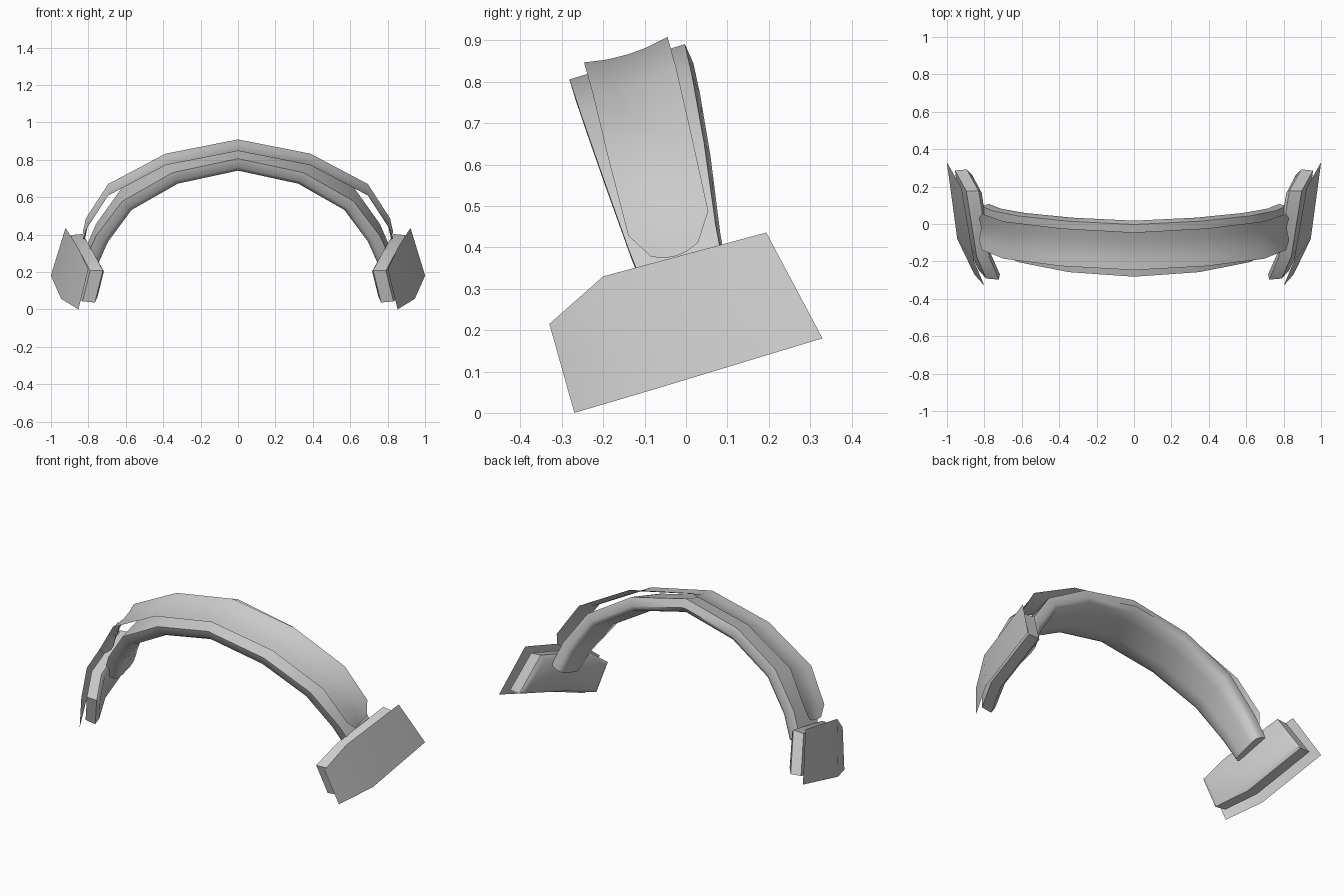
import bpy, bmesh, math
from mathutils import Vector

if "Cube" in bpy.data.objects:
    bpy.data.objects.remove(bpy.data.objects["Cube"])

TILT = math.radians(17)          # everything leans forward by this angle


def place(x, p, q):
    """x sideways, p along the band width, q along the leaning height"""
    c, s = math.cos(TILT), math.sin(TILT)
    return Vector((x, c * p - s * q, s * p + c * q))


def build(name, verts, faces, outward=None, angle=40):
    """Make the right half, fix normals, then mirror it to the left."""
    bm = bmesh.new()
    vs = [bm.verts.new(v) for v in verts]
    for f in faces:
        bm.faces.new([vs[i] for i in f])
    bmesh.ops.recalc_face_normals(bm, faces=bm.faces)
    if outward is not None:
        total = sum((f.normal * f.calc_area() for f in bm.faces), Vector())
        if total.dot(outward) < 0:
            bmesh.ops.reverse_faces(bm, faces=bm.faces)
    me = bpy.data.meshes.new(name)
    bm.to_mesh(me)
    bm.free()
    ob = bpy.data.objects.new(name, me)
    bpy.context.collection.objects.link(ob)
    bpy.context.view_layer.objects.active = ob
    bpy.ops.object.select_all(action='DESELECT')
    ob.select_set(True)
    mod = ob.modifiers.new("mirror", 'MIRROR')
    mod.use_mirror_merge = True
    mod.merge_threshold = 0.002
    bpy.ops.object.modifier_apply(modifier=mod.name)
    bpy.ops.object.shade_smooth_by_angle(angle=math.radians(angle))
    return ob


def normals_2d(path):
    """Outward normals of an arch path that starts at the crown."""
    out = []
    for i in range(len(path)):
        a, b = path[max(i - 1, 0)], path[min(i + 1, len(path) - 1)]
        d = Vector((b[0] - a[0], b[1] - a[1])).normalized()
        out.append(Vector((-d.y, d.x)) if i else Vector((0, 1)))
    return out


def grid_faces(rows, cols, closed):
    n = cols if closed else cols - 1
    return [(r * cols + c, r * cols + (c + 1) % cols,
             (r + 1) * cols + (c + 1) % cols, (r + 1) * cols + c)
            for r in range(rows - 1) for c in range(n)]


# Padded inner band: rounded section swept along the arch (inner path)
inner = [(0, .773), (.32, .70), (.565, .553), (.69, .375), (.745, .245)]
width = [(-.034, .264), (-.032, .258), (-.026, .238), (-.017, .206), (-.005, .19)]
section = [(0, .08), (0, .03), (.08, .006), (.3, 0), (.7, 0), (.92, .006),
           (1, .03), (.98, .08)]
verts = []
for (x, q), (a, b), n in zip(inner, width, normals_2d(inner)):
    for t, h in section:
        verts.append(place(x + n.x * h, a + t * (b - a), q + n.y * h))
k = len(section)
faces = grid_faces(len(inner), k, True) + [tuple(range(4 * k, 5 * k))]
build("inner_band", verts, faces, Vector((1, 0, 0)), 50)

# Outer shell: thin, slightly dished strip with rounded tab ends
path = [(0, .882), (.387, .803), (.694, .637), (.813, .45), (.83, .385)]
width = [(.012, .223), (.010, .221), (.0, .209), (-.008, .194), (.03, .148)]
verts = []
for i, ((x, q), (a, b), n) in enumerate(zip(path, width, normals_2d(path))):
    for t in (0, .27, .5, .73, 1):
        dip = -.05 * t * (1 - t)
        verts.append(place(x + n.x * dip, a + t * (b - a), q + n.y * dip
                           - (.05 * t * (1 - t) if i == 4 else 0)))
build("outer_shell", verts, grid_faces(5, 5, False), Vector((.3, 0, 1)), 45)

# Side plates and ear pads share one outline (p, q)
outline = [(-.258, .079), (-.06, .077), (.368, .076),
           (.313, .36), (-.095, .374), (-.253, .302)]


def plate_x(p, q):
    """Bent surface of the side plate."""
    f = .945 + (p + .06) * (.46 if p < -.06 else .129)
    return f - .25 * (q - .077)


def loop(inset, depth):
    sx, sq = 1 - inset / .31, 1 - inset / .15
    pts = []
    for p, q in outline:
        p, q = .055 + (p - .055) * sx, .225 + (q - .225) * sq
        pts.append(place(plate_x(p, q) - depth, p, q))
    return pts


halves = [(0, 1, 4, 5), (1, 2, 3, 4)]
build("side_plate", loop(0, 0), halves, Vector((1, 0, 0)), 45)

# Ear pads: thick cushion with a bevelled inner rim
verts = loop(.035, .03) + loop(.03, .095) + loop(.055, .115)
faces = grid_faces(3, 6, True) + halves
faces += [tuple(i + 12 for i in f) for f in halves]
build("ear_pad", verts, faces, None, 45)
